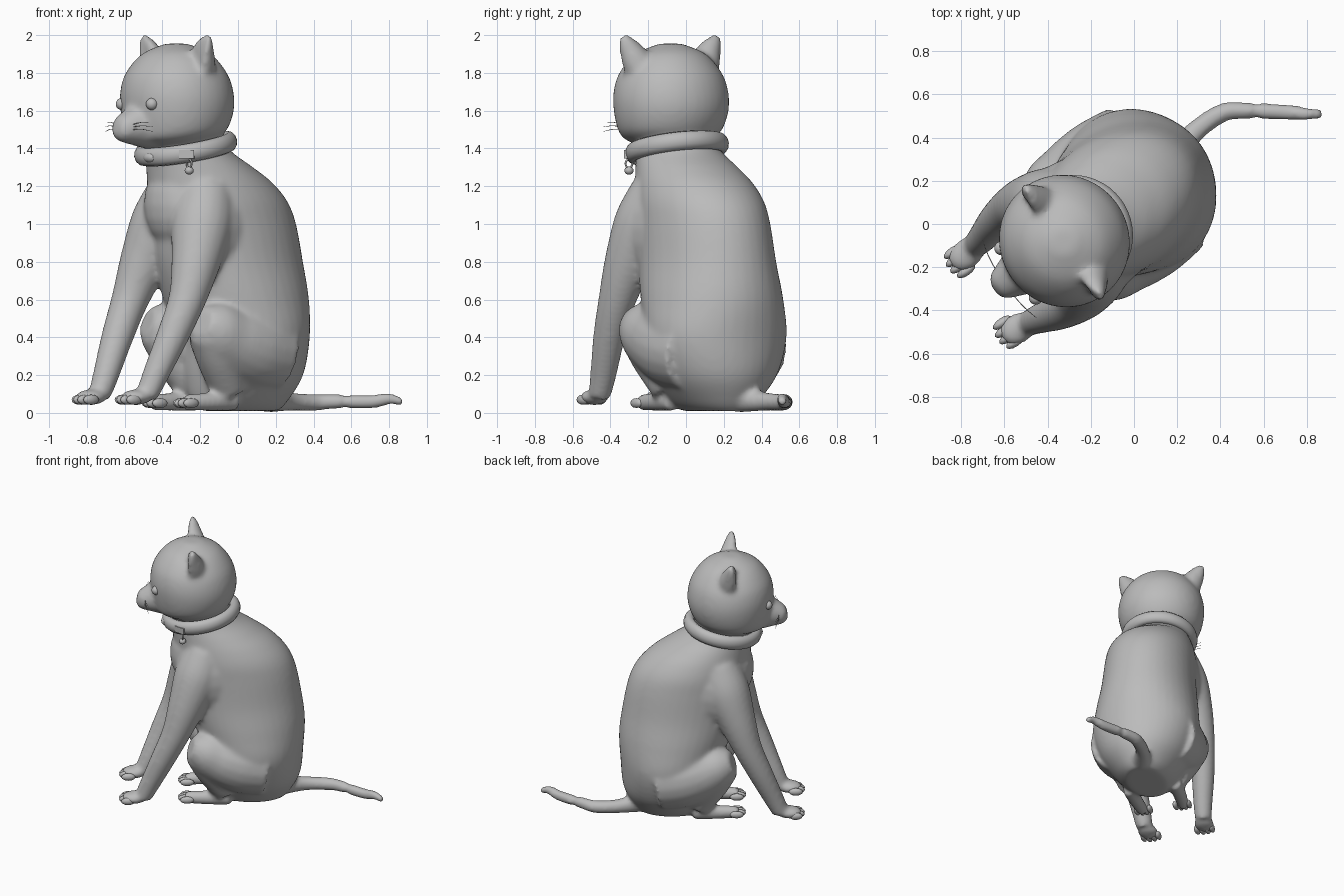
import bpy, bmesh, math
from mathutils import Vector

cube = bpy.data.objects.get("Cube")
if cube:
    bpy.data.objects.remove(cube)

grey = bpy.data.materials.new("plain grey")
grey.use_nodes = True
grey.diffuse_color = (0.5, 0.5, 0.5, 1)
grey.node_tree.nodes["Principled BSDF"].inputs["Base Color"].default_value = (0.5, 0.5, 0.5, 1)

# The animal sits turned: u runs forward, v to its left
FWD, SIDE, UP = Vector((-0.82, -0.57, 0)), Vector((0.57, -0.82, 0)), Vector((0, 0, 1))
ORIGIN = Vector((-0.068, 0.098, 0))


def P(u, v, z):
    return ORIGIN + FWD * u + SIDE * v + UP * z


def spline(keys, steps=5):
    """Catmull-Rom interpolation through tuples of numbers."""
    out = []
    for i in range(len(keys) - 1):
        a, b, c, d = (keys[max(0, min(len(keys) - 1, i + k))] for k in (-1, 0, 1, 2))
        for s in range(steps):
            t = s / steps
            out.append([q + 0.5 * t * (r - p + t * (2 * p - 5 * q + 4 * r - w + t * (3 * (q - r) + w - p)))
                        for p, q, r, w in zip(a, b, c, d)])
    return out + [list(keys[-1])]


def finish(name, bm):
    bmesh.ops.recalc_face_normals(bm, faces=bm.faces)
    mesh = bpy.data.meshes.new(name)
    bm.to_mesh(mesh)
    bm.free()
    obj = bpy.data.objects.new(name, mesh)
    bpy.context.collection.objects.link(obj)
    mesh.materials.append(grey)
    mesh.shade_smooth()
    return obj


def loft(name, rings, sides=24, dent=0):
    """Skin rings of (centre, axis, axis); dent hollows the first-axis side."""
    bm = bmesh.new()
    loops = []
    for c, e1, e2 in rings:
        loop = []
        for k in range(sides):
            a = math.tau * k / sides
            f = math.cos(a) * (1 - dent * max(0, math.cos(a)))
            loop.append(bm.verts.new(c + e1 * f + e2 * math.sin(a)))
        loops.append(loop)
    for lo, hi in zip(loops, loops[1:]):
        for k in range(sides):
            n = (k + 1) % sides
            bm.faces.new((lo[k], lo[n], hi[n], hi[k]))
    bm.faces.new(loops[0])
    bm.faces.new(loops[-1])
    return finish(name, bm)


def stack(name, levels):
    """Upright form from (z, forward centre, depth radius, width radius)."""
    return loft(name, [(P(u, 0, z), FWD * a, SIDE * b) for z, u, a, b in spline(levels)], 40)


def tube(name, keys, sides=20, dent=0, steps=5):
    """Tapered tube along (u, v, z, radius)."""
    pts = spline(keys, steps)
    cs = [P(*p[:3]) for p in pts]
    rings = []
    for i, c in enumerate(cs):
        t = (cs[min(i + 1, len(cs) - 1)] - cs[max(i - 1, 0)]).normalized()
        ref = FWD if abs(t.dot(FWD)) < 0.8 else UP
        e1 = (ref - t * ref.dot(t)).normalized()
        rings.append((c, e1 * pts[i][3], t.cross(e1) * pts[i][3]))
    return loft(name, rings, sides, dent)


def ball(name, u, v, z, ru, rv, rz, seg=20):
    bm = bmesh.new()
    bmesh.ops.create_uvsphere(bm, u_segments=seg, v_segments=seg // 2, radius=1)
    for vert in bm.verts:
        x, y, w = vert.co
        vert.co = P(u + x * ru, v + y * rv, z + w * rz)
    return finish(name, bm)


def ring(name, centre, radius, minor, height, axis, seg=48):
    """Closed band around an axis."""
    e1 = axis.orthogonal().normalized()
    e2 = axis.cross(e1)
    bm = bmesh.new()
    loops = []
    for i in range(seg):
        a = math.tau * i / seg
        d = e1 * math.cos(a) + e2 * math.sin(a)
        loops.append([bm.verts.new(centre + d * (radius + minor * math.cos(b)) + axis * height * math.sin(b))
                      for b in (math.tau * k / 12 for k in range(12))])
    for i in range(seg):
        lo, hi = loops[i], loops[(i + 1) % seg]
        for k in range(12):
            n = (k + 1) % 12
            bm.faces.new((lo[k], lo[n], hi[n], hi[k]))
    return finish(name, bm)


# Torso and head
parts = [
    stack("body", [(0.01, -0.1, 0.22, 0.14), (0.06, -0.09, 0.275, 0.21), (0.2, -0.11, 0.325, 0.32),
                   (0.4, -0.11, 0.345, 0.385), (0.6, -0.07, 0.395, 0.37), (0.8, -0.025, 0.415, 0.34),
                   (1.0, 0.01, 0.41, 0.325), (1.12, 0.045, 0.39, 0.315), (1.22, 0.1, 0.35, 0.29),
                   (1.3, 0.165, 0.295, 0.26), (1.4, 0.25, 0.225, 0.22), (1.52, 0.28, 0.2, 0.2)]),
    ball("chest", 0.3, 0, 1.1, 0.175, 0.21, 0.24),
    stack("head", [(1.415, 0.35, 0.15, 0.15), (1.45, 0.34, 0.23, 0.23), (1.5, 0.32, 0.27, 0.28),
                   (1.6, 0.31, 0.297, 0.308), (1.7, 0.312, 0.297, 0.308), (1.8, 0.315, 0.265, 0.275),
                   (1.9, 0.315, 0.18, 0.19), (1.955, 0.315, 0.06, 0.06)]),
    tube("muzzle", [(0.42, 0, 1.53, 0.15), (0.57, 0, 1.52, 0.112), (0.645, 0, 1.51, 0.084),
                    (0.685, 0, 1.512, 0.066), (0.705, 0, 1.515, 0.035)]),
    # Tail, curling round to one side
    tube("tail", [(-0.3, -0.02, 0.07, 0.07), (-0.47, -0.07, 0.06, 0.05), (-0.63, -0.07, 0.055, 0.045),
                  (-0.72, -0.02, 0.06, 0.04), (-0.88, 0.1, 0.06, 0.037), (-0.95, 0.16, 0.075, 0.032),
                  (-1.01, 0.2, 0.055, 0.022)]),
]

# Limbs and ears, mirrored left and right
for s, side in ((1, "left"), (-1, "right")):
    parts += [
        ball(side + "_shoulder", 0.19, 0.15 * s, 0.98, 0.2, 0.18, 0.28),
        tube(side + "_foreleg", [(0.22, 0.14 * s, 1.17, 0.15), (0.28, 0.19 * s, 1.0, 0.165),
                                 (0.355, 0.24 * s, 0.8, 0.132), (0.43, 0.265 * s, 0.6, 0.1),
                                 (0.52, 0.255 * s, 0.4, 0.085), (0.61, 0.23 * s, 0.2, 0.07),
                                 (0.66, 0.22 * s, 0.09, 0.06)]),
        ball(side + "_forepaw", 0.72, 0.21 * s, 0.083, 0.09, 0.073, 0.042),
        tube(side + "_thigh", [(-0.19, 0.17 * s, 0.32, 0.22), (-0.02, 0.185 * s, 0.35, 0.225),
                               (0.14, 0.205 * s, 0.4, 0.195), (0.25, 0.235 * s, 0.45, 0.15),
                               (0.33, 0.25 * s, 0.48, 0.08)]),
        tube(side + "_shin", [(0.25, 0.235 * s, 0.44, 0.125), (0.17, 0.2 * s, 0.3, 0.13), (0.08, 0.16 * s, 0.12, 0.1)]),
        tube(side + "_hind_foot", [(0.05, 0.17 * s, 0.06, 0.05), (0.2, 0.165 * s, 0.06, 0.05),
                                   (0.37, 0.15 * s, 0.055, 0.042)]),
        tube(side + "_ear", [(0.31, 0.15 * s, 1.76, 0.12), (0.315, 0.21 * s, 1.84, 0.09), (0.325, 0.25 * s, 1.91, 0.07),
                             (0.325, 0.285 * s, 1.965, 0.045), (0.32, 0.305 * s, 2.0, 0.02)], dent=0.7),
    ]

# Fuse into one skin and soften the joints
bpy.ops.object.select_all(action='DESELECT')
for obj in parts:
    obj.select_set(True)
skin = parts[0]
bpy.context.view_layer.objects.active = skin
bpy.ops.object.join()
skin.name = "body"
remesh = skin.modifiers.new("fuse", 'REMESH')
remesh.mode = 'VOXEL'
remesh.voxel_size = 0.014
remesh.use_smooth_shade = True
soften = skin.modifiers.new("soften", 'SMOOTH')
soften.factor = 0.5
soften.iterations = 14
for mod in ("fuse", "soften"):
    bpy.ops.object.modifier_apply(modifier=mod)

# Eyes, whiskers and toes
for s, side in ((1, "left"), (-1, "right")):
    ball(side + "_eye", 0.57, 0.14 * s, 1.635, 0.032, 0.032, 0.032)
    for k in (-1, 0, 1):
        tube(side + "_whisker", [(0.65, 0.05 * s, 1.51 + 0.012 * k, 0.002),
                                 (0.64, 0.14 * s, 1.52 + 0.018 * k, 0.002),
                                 (0.62, 0.22 * s, 1.515 + 0.025 * k, 0.001)], sides=6, steps=3)
    for k in range(4):
        spread = (k - 1.5) * 0.036
        reach = 0.014 * abs(k - 1.5)
        ball(side + "_fore_toe", 0.785 - reach, 0.2 * s + spread, 0.07, 0.05, 0.022, 0.027, 12)
        ball(side + "_hind_toe", 0.375 - reach, 0.145 * s + spread * 0.9, 0.052, 0.05, 0.02, 0.026, 12)

# Collar with clasp, knob and hanging bell
tilt = (UP + FWD * 0.2).normalized()
ring("collar", P(0.255, 0, 1.4), 0.238, 0.038, 0.05, tilt)
ball("collar_knob", 0.5, 0.03, 1.352, 0.035, 0.05, 0.03)
clasp = bmesh.new()
bmesh.ops.create_cube(clasp, size=1)
for vert in clasp.verts:
    x, y, z = vert.co
    vert.co = P(0.385 + x * 0.05 - y * 0.06, 0.205 + x * 0.05 + y * 0.05, 1.37 + z * 0.045)
finish("clasp", clasp).data.shade_flat()
ring("bell_loop", P(0.385, 0.22, 1.32), 0.022, 0.005, 0.005, FWD, 20)
ball("bell", 0.385, 0.22, 1.283, 0.024, 0.024, 0.022)
